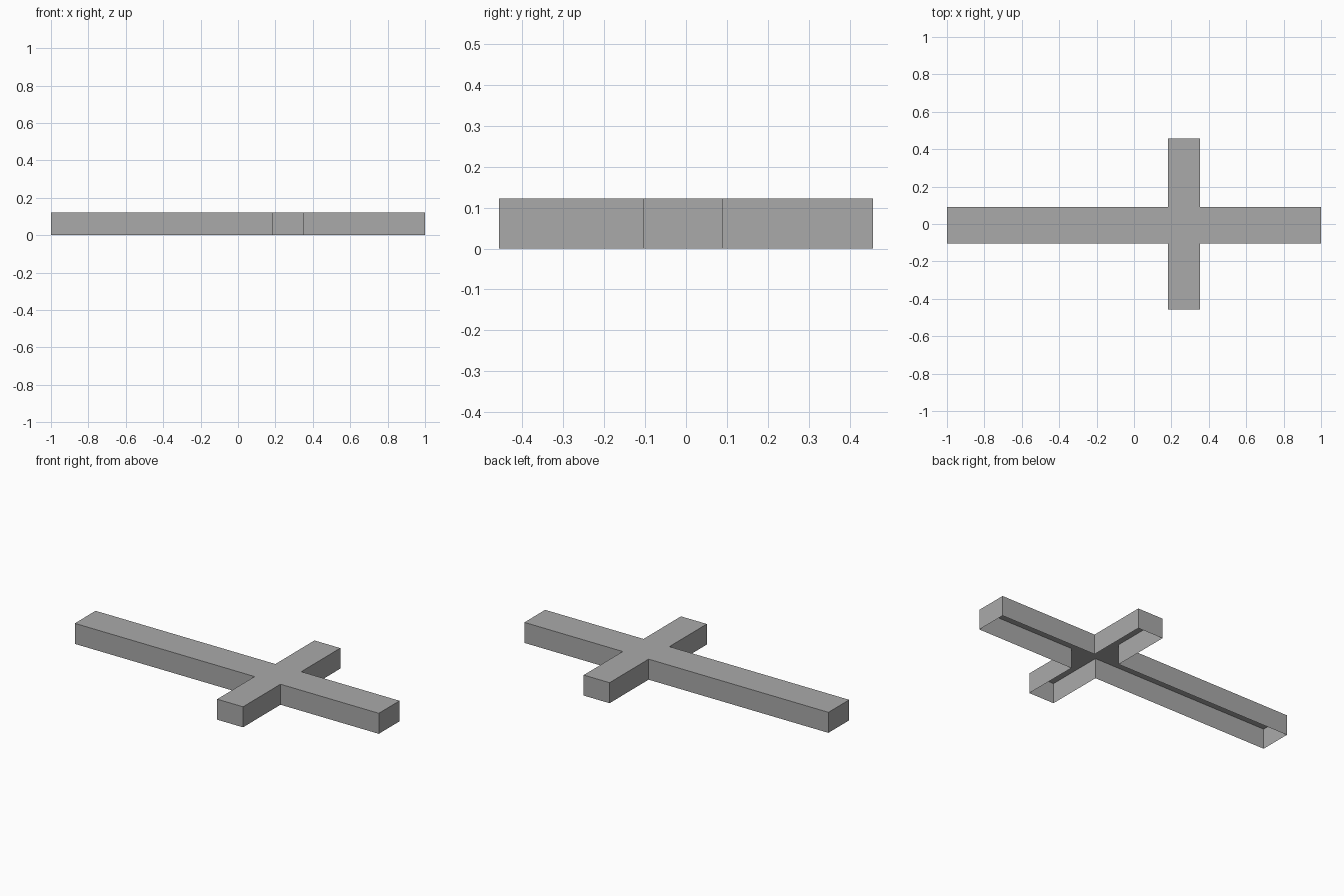
import bpy
import bmesh

cube = bpy.data.objects.get("Cube")
if cube:
    bpy.data.objects.remove(cube, do_unlink=True)

HEIGHT = 0.122
LENGTH, SPAN = 1.0, 0.457          # half extents of the two beams
BEAM_FRONT, BEAM_BACK = -0.105, 0.09
ARM_RIGHT, ARM_LEFT = 0.183, 0.353

# Plain grey finish
grey = bpy.data.materials.new("plain grey")
grey.use_nodes = True
colour = (0.4, 0.4, 0.4, 1.0)
grey.diffuse_color = colour
grey.node_tree.nodes["Principled BSDF"].inputs["Base Color"].default_value = colour

# Cross outline, counter-clockwise seen from above
outline = [
    (-LENGTH, BEAM_FRONT), (ARM_RIGHT, BEAM_FRONT),
    (ARM_RIGHT, -SPAN), (ARM_LEFT, -SPAN),
    (ARM_LEFT, BEAM_FRONT), (LENGTH, BEAM_FRONT),
    (LENGTH, BEAM_BACK), (ARM_LEFT, BEAM_BACK),
    (ARM_LEFT, SPAN), (ARM_RIGHT, SPAN),
    (ARM_RIGHT, BEAM_BACK), (-LENGTH, BEAM_BACK),
]

# Hollow cross: a flat top with side walls, open underneath
bm = bmesh.new()
top = [bm.verts.new((x, y, HEIGHT)) for x, y in outline]
base = [bm.verts.new((x, y, 0)) for x, y in outline]
bm.faces.new(top)
for i in range(len(outline)):
    j = (i + 1) % len(outline)
    bm.faces.new((base[i], base[j], top[j], top[i]))

mesh = bpy.data.meshes.new("cross_shell")
bm.to_mesh(mesh)
bm.free()
mesh.materials.append(grey)
cross = bpy.data.objects.new("cross_shell", mesh)
bpy.context.collection.objects.link(cross)
